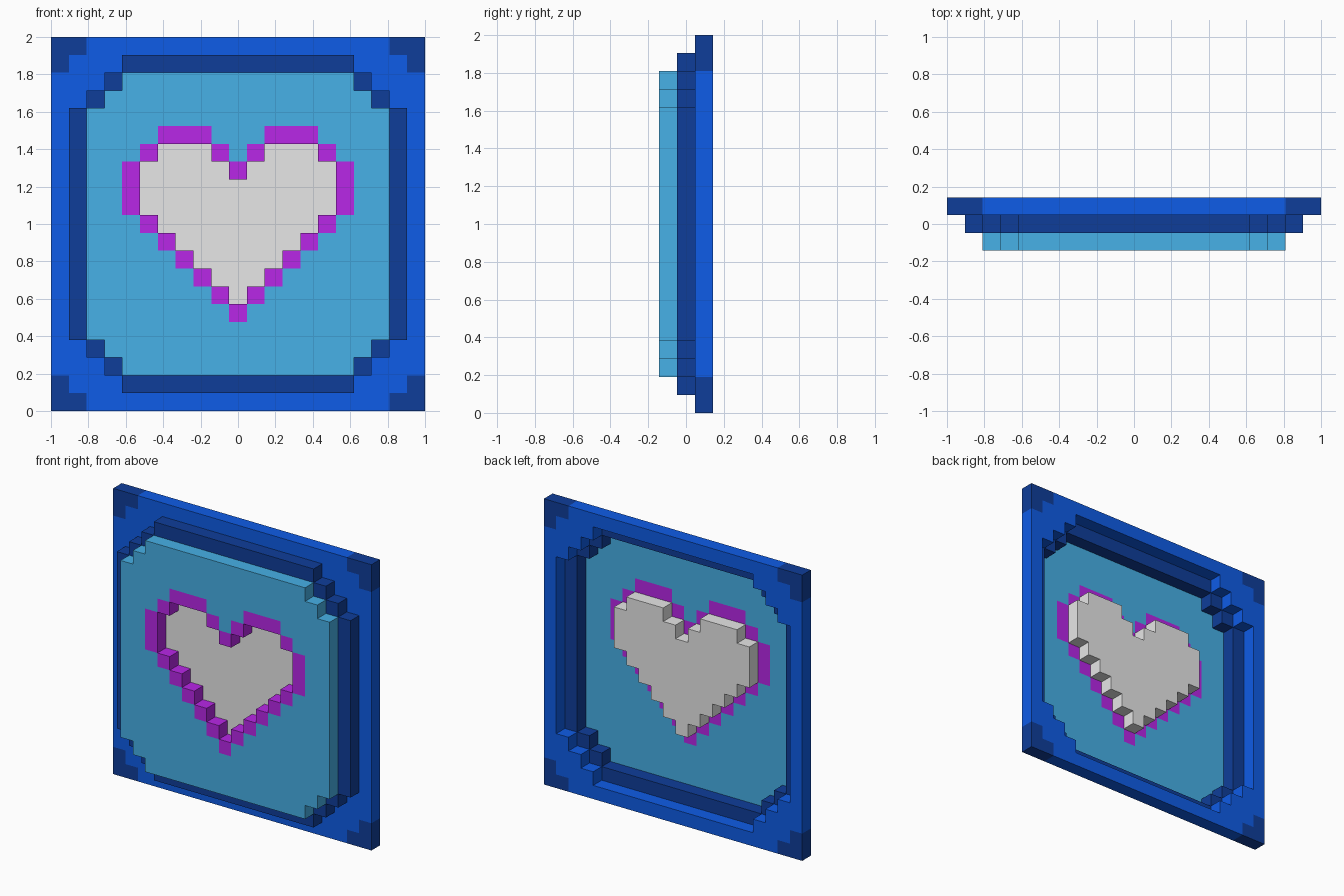
import bpy, bmesh

if "Cube" in bpy.data.objects:
    bpy.data.objects.remove(bpy.data.objects["Cube"], do_unlink=True)

N = 10                    # cells each side of the centre cell
S = 2 / (2 * N + 1)       # cell size
BACK, MIDDLE, FRONT = 1, 0, -1   # layer positions along y


def material(name, rgb):
    m = bpy.data.materials.new(name)
    m.use_nodes = True
    color = (*rgb, 1)
    m.diffuse_color = color
    bsdf = next(n for n in m.node_tree.nodes if n.type == 'BSDF_PRINCIPLED')
    bsdf.inputs["Base Color"].default_value = color
    return m


def slab(name, cells, layer, mat):
    """Block part one cell deep, with walls only around its outline."""
    bm = bmesh.new()
    verts = {}

    def vert(x, y, z):
        key = (round(2 * x), round(2 * y), round(2 * z))
        if key not in verts:
            verts[key] = bm.verts.new((x * S, y * S, (z + N + 0.5) * S))
        return verts[key]

    yf, yb = layer - 0.5, layer + 0.5
    for i, j in sorted(cells):
        # corners counter-clockwise as seen from the front
        ring = [(i - .5, j - .5), (i + .5, j - .5), (i + .5, j + .5), (i - .5, j + .5)]
        bm.faces.new([vert(x, yf, z) for x, z in ring])
        bm.faces.new([vert(x, yb, z) for x, z in reversed(ring)])
        for k, (di, dj) in enumerate([(0, -1), (1, 0), (0, 1), (-1, 0)]):
            if (i + di, j + dj) not in cells:
                a, b = ring[k], ring[(k + 1) % 4]
                bm.faces.new([vert(a[0], yf, a[1]), vert(a[0], yb, a[1]),
                              vert(b[0], yb, b[1]), vert(b[0], yf, b[1])])
    mesh = bpy.data.meshes.new(name)
    bm.to_mesh(mesh)
    bm.free()
    mesh.materials.append(mat)
    obj = bpy.data.objects.new(name, mesh)
    bpy.context.collection.objects.link(obj)


def clipped_square(half, diagonal):
    """Square of cells with stepped corners."""
    span = range(-half, half + 1)
    return {(i, j) for i in span for j in span if abs(i) + abs(j) <= diagonal}


# Cell regions of the stepped tile
full = clipped_square(10, 20)
middle = clipped_square(9, 15)
inner = clipped_square(8, 14)
corners = {c for c in full if abs(c[0]) + abs(c[1]) >= 19}

# Heart: nearest and farthest column from the centre line in each row
rows = {4: (2, 4), 3: (1, 5), 2: (0, 5), 1: (0, 5), 0: (0, 4),
        -1: (0, 3), -2: (0, 2), -3: (0, 1), -4: (0, 0)}
heart = {(s * i, j) for j, (a, b) in rows.items()
         for i in range(a, b + 1) for s in (-1, 1)}
outline = {(i + di, j + dj) for i, j in heart
           for di, dj in ((1, 0), (-1, 0), (0, 1), (0, -1))} - heart

blue = material("bright_blue", (0.0045, 0.107, 0.80))
navy = material("navy_blue", (0.0048, 0.048, 0.323))
sky = material("sky_blue", (0.063, 0.44, 0.80))
purple = material("purple", (0.48, 0.02, 0.80))
grey = material("light_grey", (0.80, 0.80, 0.80))

# Back frame and its corner blocks
slab("outer_frame", full - middle - corners, BACK, blue)
slab("frame_corners", corners, BACK, navy)
# Stepped middle frame and recessed heart
slab("middle_frame", middle - inner, MIDDLE, navy)
slab("heart_fill", heart, MIDDLE, grey)
# Front panel with the heart cut out and its outline
slab("front_panel", inner - heart - outline, FRONT, sky)
slab("heart_outline", outline, FRONT, purple)
